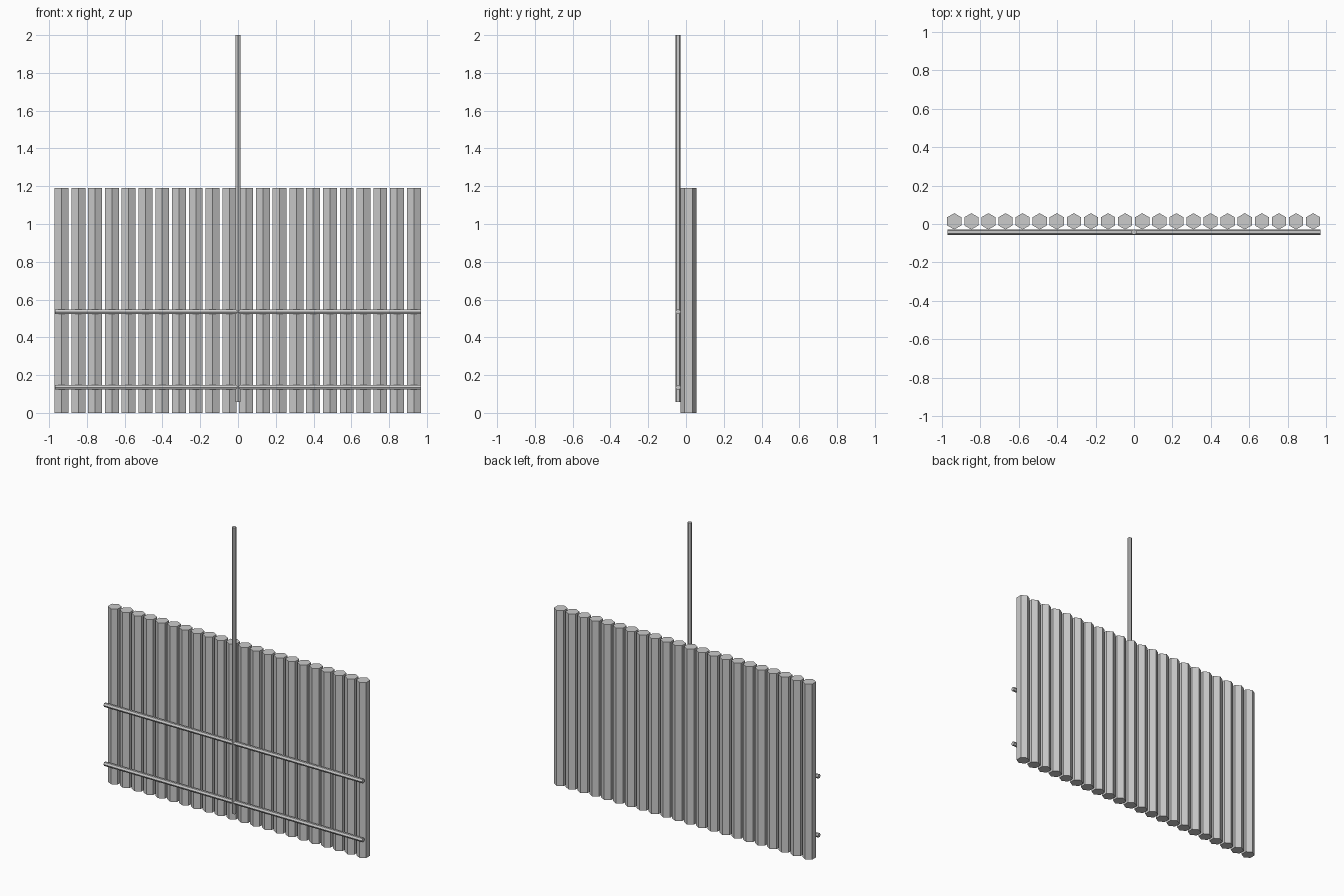
import bpy
from math import pi

if "Cube" in bpy.data.objects:
    bpy.data.objects.remove(bpy.data.objects["Cube"])


def hex_rod(name, radius, length, centre, along_x=False):
    """Six-sided rod with its corners pointing along y."""
    bpy.ops.mesh.primitive_cylinder_add(
        vertices=6, radius=radius, depth=length, location=centre,
        rotation=(0, pi / 2 if along_x else 0, 0))
    rod = bpy.context.object
    rod.name = name
    return rod


# Row of upright hexagonal fence posts
POSTS, PITCH, POST_R, POST_H = 22, 0.0888, 0.0425, 1.19
for i in range(POSTS):
    x = -0.934 + i * PITCH
    hex_rod(f"fence_post_{i + 1}", POST_R, POST_H, (x, 0.0138, POST_H / 2))

# Thin horizontal rails across the front
ROD_R, ROD_Y = 0.0142, -0.042
for name, z in (("lower_rail", 0.135), ("upper_rail", 0.535)):
    hex_rod(name, ROD_R, 1.94, (0, ROD_Y, z), along_x=True)

# Tall central pole
hex_rod("centre_pole", ROD_R, 1.943, (0, ROD_Y, 2 - 1.943 / 2))
